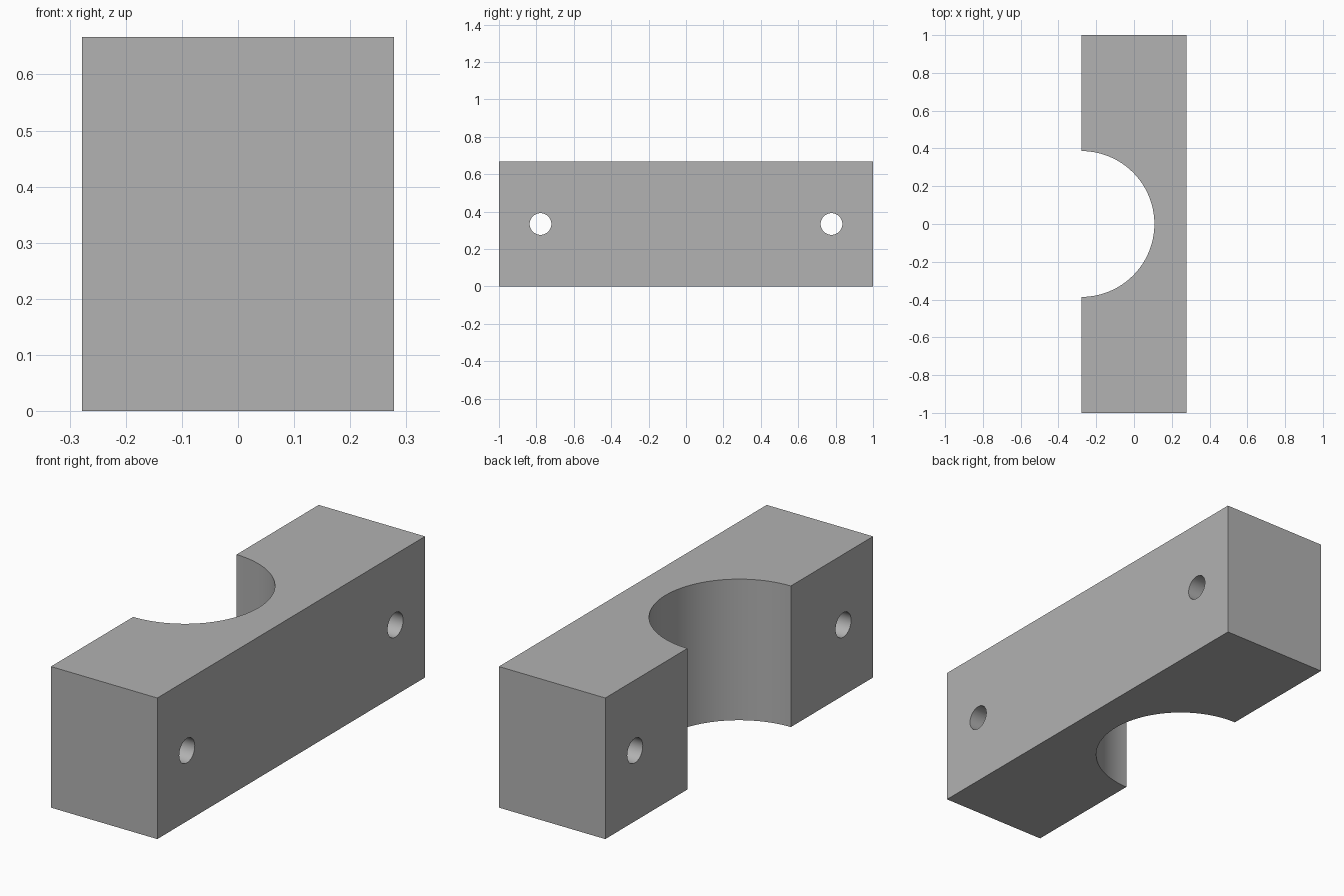
import bpy
from math import pi, radians

WIDTH, LENGTH, HEIGHT = 0.556, 2.0, 0.667
SADDLE_RADIUS = 0.386
HOLE_RADIUS, HOLE_Y = 0.058, 0.778

cube = bpy.data.objects.get("Cube")
if cube:
    bpy.data.objects.remove(cube, do_unlink=True)

grey = bpy.data.materials.new("plain grey")
grey.use_nodes = True
colour = (0.445, 0.445, 0.445, 1)
grey.diffuse_color = colour
grey.node_tree.nodes["Principled BSDF"].inputs["Base Color"].default_value = colour

# Rectangular block
bpy.ops.mesh.primitive_cube_add(size=1, location=(0, 0, HEIGHT / 2))
block = bpy.context.object
block.name = "clamp_block"
block.scale = (WIDTH, LENGTH, HEIGHT)
bpy.ops.object.transform_apply(location=True, rotation=False, scale=True)
block.data.materials.append(grey)


def drill(name, radius, depth, location, rotation=(0, 0, 0), sides=48):
    """Cut a round hole through the block."""
    bpy.ops.mesh.primitive_cylinder_add(vertices=sides, radius=radius, depth=depth,
                                        location=location, rotation=rotation)
    cutter = bpy.context.object
    cutter.name = name
    cutter.hide_render = True
    cutter.data.materials.append(grey)
    cut = block.modifiers.new(name, "BOOLEAN")
    cut.operation, cut.solver, cut.object = "DIFFERENCE", "EXACT", cutter
    bpy.context.view_layer.objects.active = block
    bpy.ops.object.modifier_apply(modifier=name)
    bpy.data.objects.remove(cutter, do_unlink=True)


# Half-round saddle in the -x side
drill("saddle_cutter", SADDLE_RADIUS, 2 * HEIGHT, (-WIDTH / 2, 0, HEIGHT / 2), sides=96)

# Bolt holes near both ends
for side in (-1, 1):
    drill("bolt_hole_cutter", HOLE_RADIUS, 2 * WIDTH,
          (0, side * HOLE_Y, HEIGHT / 2), (0, pi / 2, 0))

# Smooth the round walls, keep the edges crisp
bpy.ops.object.select_all(action="DESELECT")
block.select_set(True)
bpy.context.view_layer.objects.active = block
bpy.ops.object.shade_smooth_by_angle(angle=radians(30))
